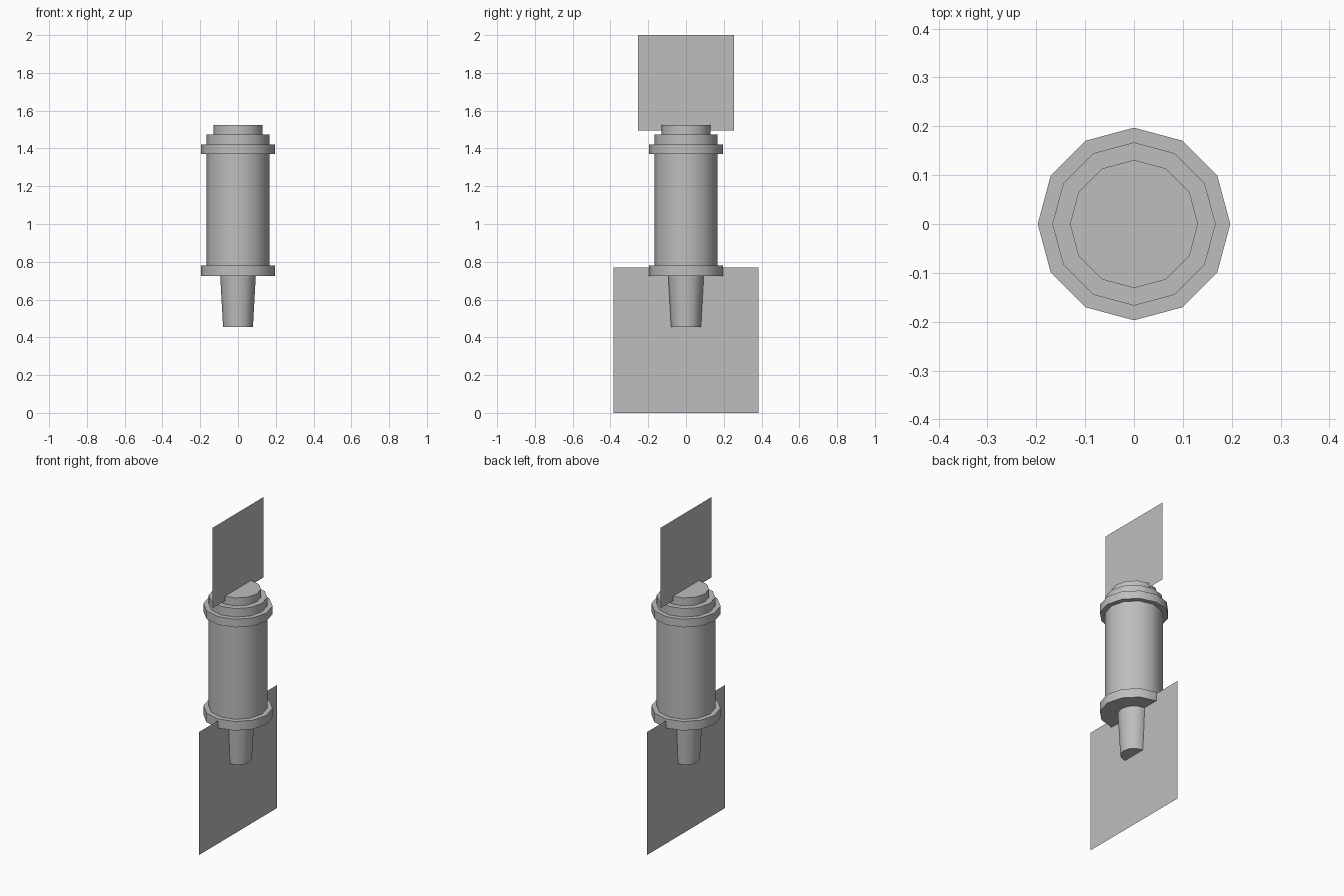
import bpy
import math

cube = bpy.data.objects.get("Cube")
if cube:
    bpy.data.objects.remove(cube, do_unlink=True)

SIDES = 12

grey = bpy.data.materials.new("mid_grey")
grey.use_nodes = True
GREY = (0.512, 0.512, 0.512, 1.0)
grey.diffuse_color = GREY
grey.node_tree.nodes["Principled BSDF"].inputs["Base Color"].default_value = GREY


def drum(name, z_low, z_high, r_low, r_high):
    """Capped twelve-sided drum with a corner on each axis."""
    bpy.ops.mesh.primitive_cone_add(
        vertices=SIDES, radius1=r_low, radius2=r_high,
        depth=z_high - z_low, location=(0, 0, (z_low + z_high) / 2))
    obj = bpy.context.object
    obj.name = name
    obj.data.materials.append(grey)
    bpy.ops.object.shade_smooth_by_angle(angle=math.radians(40))


def card(name, z_low, z_high, half_width):
    """Thin upright sheet on the centre plane, facing sideways."""
    mesh = bpy.data.meshes.new(name)
    corners = [(0, -half_width, z_low), (0, half_width, z_low),
               (0, half_width, z_high), (0, -half_width, z_high)]
    mesh.from_pydata(corners, [], [(0, 1, 2, 3)])
    mesh.materials.append(grey)
    bpy.context.collection.objects.link(bpy.data.objects.new(name, mesh))


# Housing: main barrel with a collar at each end and a stepped cap
drum("barrel", 0.75, 1.475, 0.167, 0.167)
drum("lower_collar", 0.724, 0.781, 0.197, 0.197)
drum("upper_collar", 1.371, 1.422, 0.197, 0.197)
drum("top_cap", 1.45, 1.525, 0.131, 0.131)

# Tapered nozzle below the housing
drum("nozzle", 0.454, 0.74, 0.079, 0.095)

# Flat sheets above and below
card("upper_sheet", 1.496, 2.0, 0.253)
card("lower_sheet", 0.0, 0.771, 0.385)
